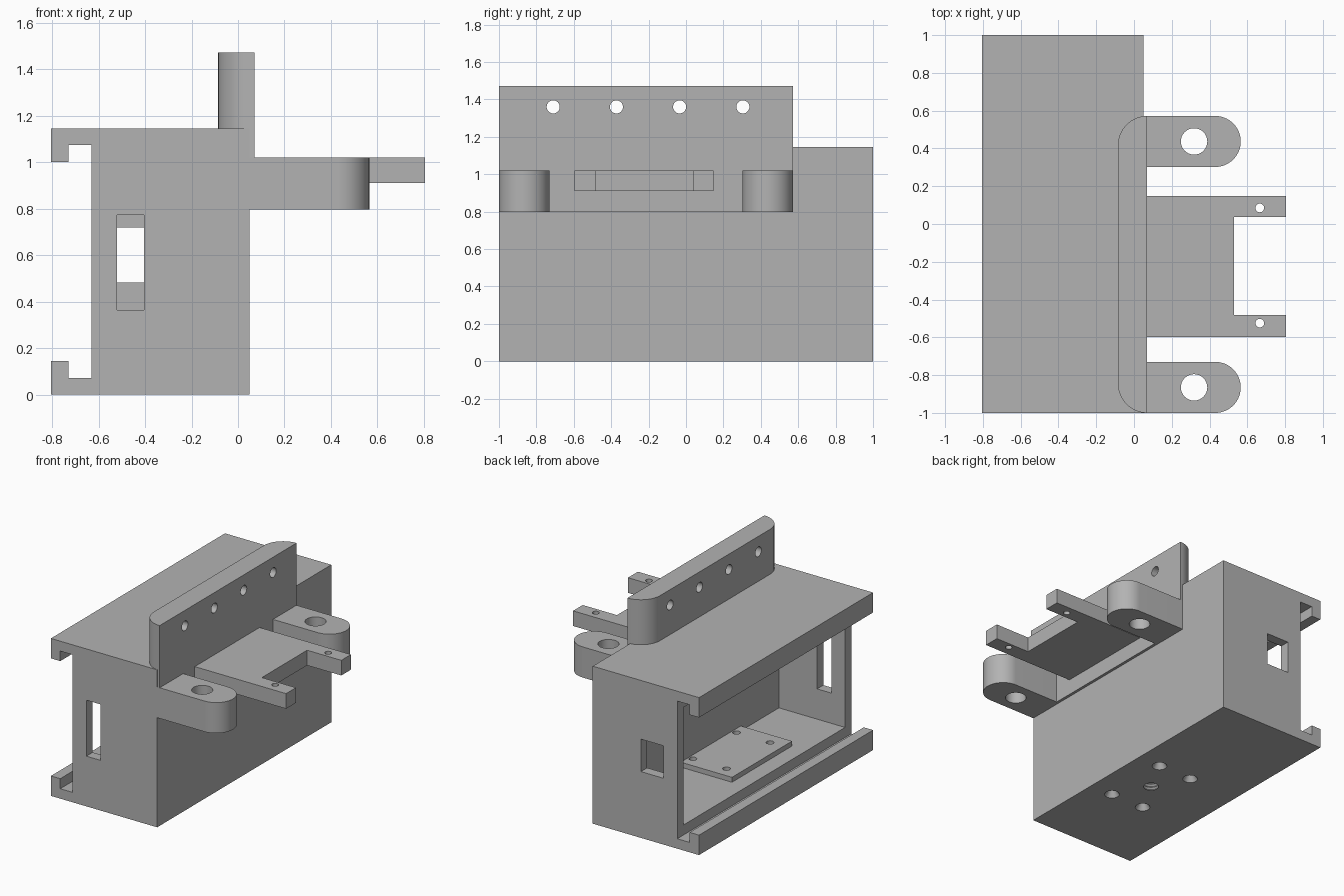
import bpy, bmesh
from math import cos, sin, pi, radians
from mathutils import Matrix, Vector

cube = bpy.data.objects.get("Cube")
if cube:
    bpy.data.objects.remove(cube, do_unlink=True)

grey = bpy.data.materials.new("plain grey")
grey.use_nodes = True
GREY = (0.45, 0.45, 0.45, 1)
grey.diffuse_color = GREY
grey.node_tree.nodes["Principled BSDF"].inputs["Base Color"].default_value = GREY


def to_object(name, bm):
    bmesh.ops.recalc_face_normals(bm, faces=bm.faces)
    mesh = bpy.data.meshes.new(name)
    bm.to_mesh(mesh)
    bm.free()
    mesh.materials.append(grey)
    obj = bpy.data.objects.new(name, mesh)
    bpy.context.collection.objects.link(obj)
    return obj


def prism(name, outline, axis, low, high):
    """Extrude a 2D outline along the y or z axis."""
    def place(p, d):
        return Vector((p[0], d, p[1]) if axis == "y" else (p[0], p[1], d))
    bm = bmesh.new()
    face = bm.faces.new([bm.verts.new(place(p, low)) for p in outline])
    new = bmesh.ops.extrude_face_region(bm, geom=[face])["geom"]
    move = place((0, 0), high - low)
    bmesh.ops.translate(bm, vec=move, verts=[v for v in new if isinstance(v, bmesh.types.BMVert)])
    return to_object(name, bm)


def box(name, x, y, z):
    return prism(name, [(x[0], y[0]), (x[1], y[0]), (x[1], y[1]), (x[0], y[1])], "z", *z)


def arc(cx, cy, r, start, end, steps=16):
    angles = [radians(start + (end - start) * i / steps) for i in range(steps + 1)]
    return [(cx + r * cos(a), cy + r * sin(a)) for a in angles]


def lathe(name, profile, x, y, sides=32):
    """Closed solid of revolution about a vertical axis, from (radius, z) pairs."""
    bm = bmesh.new()
    rings = [[bm.verts.new((x + r * cos(2 * pi * i / sides), y + r * sin(2 * pi * i / sides), z))
              for i in range(sides)] for r, z in profile]
    for a, b in zip(rings, rings[1:]):
        for i in range(sides):
            j = (i + 1) % sides
            bm.faces.new((a[i], a[j], b[j], b[i]))
    bm.faces.new(rings[0])
    bm.faces.new(rings[-1])
    return to_object(name, bm)


def pin(x, y, r, low, high):
    return lathe("pin_cutter", [(r, low), (r, high)], x, y)


def cut(target, cutters):
    for c in cutters:
        mod = target.modifiers.new("cut", "BOOLEAN")
        mod.operation, mod.solver, mod.object = "DIFFERENCE", "EXACT", c
    bpy.context.view_layer.update()
    result = bpy.data.meshes.new_from_object(
        target.evaluated_get(bpy.context.evaluated_depsgraph_get()))
    target.modifiers.clear()
    target.data = result
    for c in cutters:
        bpy.data.objects.remove(c, do_unlink=True)


# Housing with overhanging lips and cover grooves on the open side
BACK, EDGE, LIP, RIM = -0.805, -0.73, -0.63, 0.05
lower = [(LIP, 0.072), (EDGE, 0.072), (EDGE, 0.145), (BACK, 0.145), (BACK, 0)]
upper = [(x, 1.145 - z) for x, z in reversed(lower)]
housing = prism("housing", lower + [(RIM, 0), (RIM, 1.145)] + upper, "y", -1, 1)

# Base plate inside the housing, reaching into the side wall
base_plate = box("base_plate", (-0.51, -0.09), (-0.49, 0.2), (0.14, 0.181))

# Cavity, end windows, countersunk base holes and a blind threaded hole
MX, MY = -0.268, -0.14
cutters = [
    box("cavity", (-0.9, -0.098), (-0.928, 0.928), (0.145, 1.0)),
    box("tall_window", (-0.52, -0.405), (-1.1, -0.8), (0.365, 0.772)),
    box("short_window", (-0.52, -0.338), (0.8, 1.1), (0.482, 0.718)),
]
# The cavity must leave the lips whole, so trim it to the inner rim
for v in cutters[0].data.vertices:
    v.co.x = max(v.co.x, LIP - 0.05)
thread = [(0.062, -0.05)] + [(0.062 if i % 2 else 0.05, 0.012 * i) for i in range(11)]
cutters.append(lathe("thread", thread, MX, MY))
corners = [(MX + sx * 0.135, MY + sy * 0.25) for sx in (-1, 1) for sy in (-1, 1)]
for x, y in corners:
    cutters.append(lathe("countersink", [(0.05, -0.05), (0.05, 0), (0.026, 0.04), (0.026, 0.3)], x, y))
cut(housing, cutters)
cut(base_plate, [pin(x, y, 0.026, 0, 0.3) for x, y in corners])

# Upright mounting rail with rounded back corners and a row of cross holes
FACE, R, END = 0.07, 0.155, 0.572
rail = prism("mounting_rail", arc(FACE, END - R, R, 90, 180) + arc(FACE, R - 1, R, 180, 270),
             "z", 0.797, 1.472)
cross = []
for i in range(4):
    cross.append(prism("cross_hole", [(x, z) for x, z in arc(0, 0, 0.035, 0, 348.75, 31)], "z", -0.3, 0.3))
    cross[-1].data.transform(Matrix.Translation((0, -0.71 + i * 0.338, 1.36)) @ Matrix.Rotation(pi / 2, 4, "Y"))
cut(rail, cross)

# Two rounded hinge lugs
lugs = []
for name, y in (("front_lug", -0.865), ("rear_lug", 0.437)):
    lug = prism(name, [(0.04, y - 0.135)] + arc(0.43, y, 0.135, -90, 90, 32) + [(0.04, y + 0.135)],
                "z", 0.797, 1.02)
    cut(lug, [pin(0.318, y, 0.07, 0.7, 1.1)])
    lugs.append(lug)

# Forked bracket between the lugs
TIP, NOTCH = 0.805, 0.53
fork = prism("forked_bracket", [(0.04, -0.597), (TIP, -0.597), (TIP, -0.483), (NOTCH, -0.483),
             (NOTCH, 0.037), (TIP, 0.037), (TIP, 0.148), (0.04, 0.148)], "z", 0.91, 1.02)
cut(fork, [pin(0.666, y, 0.023, 0.8, 1.1) for y in (-0.525, 0.085)])

# Smooth the rounded surfaces, keep the edges crisp
bpy.ops.object.select_all(action="DESELECT")
for obj in [housing, base_plate, rail, fork] + lugs:
    obj.select_set(True)
    bpy.context.view_layer.objects.active = obj
bpy.ops.object.shade_smooth_by_angle(angle=radians(30))
